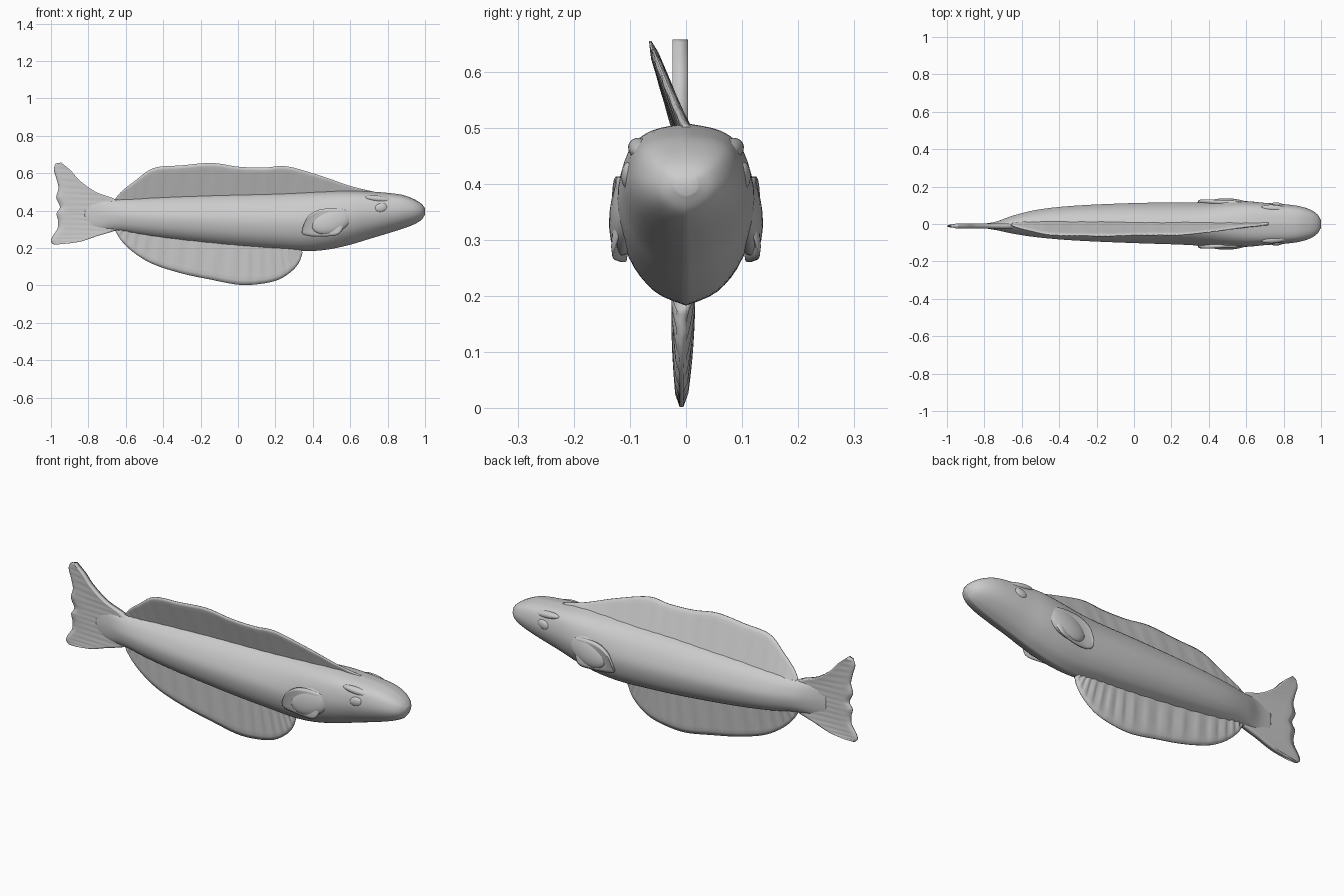
import bpy, bmesh, math
from mathutils import Vector, Euler


def spline(rows, steps):
    """Smooth interpolation through rows of equal-length tuples."""
    out, n = [], len(rows)
    for i in range(n - 1):
        p = [rows[max(0, min(n - 1, i + k))] for k in (-1, 0, 1, 2)]
        for s in range(steps):
            t = s / steps
            out.append(tuple(
                0.5 * (2 * b + (c - a) * t + (2 * a - 5 * b + 4 * c - d) * t * t
                       + (3 * b - a - 3 * c + d) * t ** 3)
                for a, b, c, d in zip(*p)))
    return out + [rows[-1]]


def loft(name, rings):
    bm = bmesh.new()
    loops = [[bm.verts.new(p) for p in r] for r in rings]
    n = len(loops[0])
    for a, b in zip(loops, loops[1:]):
        for i in range(n):
            bm.faces.new((a[i], a[(i + 1) % n], b[(i + 1) % n], b[i]))
    bm.faces.new(loops[0])
    bm.faces.new(loops[-1])
    bmesh.ops.recalc_face_normals(bm, faces=bm.faces)
    return finish(name, bm)


def finish(name, bm):
    mesh = bpy.data.meshes.new(name)
    bm.to_mesh(mesh)
    bm.free()
    for f in mesh.polygons:
        f.use_smooth = True
    ob = bpy.data.objects.new(name, mesh)
    bpy.context.collection.objects.link(ob)
    return ob


def fin(name, rows, thick, ripple=0.0, lean=1.0):
    """Thin blade; each row is base x, y, z then free-edge x, y, z."""
    rings, n = [], 10
    for k, r in enumerate(spline(rows, 5)):
        base, edge = Vector(r[:3]), Vector(r[3:])
        side = []
        for j in range(n + 1):
            t = j / n
            p = base.lerp(edge, t)
            p.y = base.y + (edge.y - base.y) * t ** lean + ripple * math.sin(k * 1.9) * t * (1 - t)
            half = thick * (1 - 0.55 * t) * (0.35 if j == n else 1)
            side.append((p, half))
        rings.append([p + Vector((0, h, 0)) for p, h in side]
                     + [p - Vector((0, h, 0)) for p, h in reversed(side)])
    return loft(name, rings)


def ellipsoid(name, centre, radii, rot):
    bm = bmesh.new()
    bmesh.ops.create_uvsphere(bm, u_segments=28, v_segments=16, radius=1)
    m = Euler(rot).to_matrix()
    for v in bm.verts:
        v.co = m @ Vector([a * b for a, b in zip(v.co, radii)]) + Vector(centre)
    return finish(name, bm)


# Body and head: x, bottom z, top z, half width, y offset, head blend
stations = [
    (-0.82, 0.31, 0.45, 0.010, -0.01, 0), (-0.74, 0.295, 0.465, 0.022, -0.01, 0),
    (-0.64, 0.288, 0.462, 0.050, -0.003, 0), (-0.50, 0.262, 0.470, 0.076, 0.003, 0),
    (-0.30, 0.235, 0.480, 0.094, 0.005, 0), (0.0, 0.205, 0.490, 0.107, 0.005, 0),
    (0.22, 0.190, 0.495, 0.112, 0.003, 0), (0.36, 0.183, 0.500, 0.116, 0, 0.2),
    (0.48, 0.192, 0.505, 0.122, 0, 0.5), (0.60, 0.218, 0.508, 0.122, 0, 0.8),
    (0.70, 0.248, 0.503, 0.113, 0, 1), (0.80, 0.278, 0.495, 0.106, 0, 1),
    (0.88, 0.303, 0.484, 0.096, 0, 1), (0.94, 0.326, 0.462, 0.078, 0, 1),
    (0.98, 0.350, 0.437, 0.052, 0, 1), (1.0, 0.380, 0.412, 0.020, 0, 1)]
body_sec = [(0, 1), (.38, .87), (.75, .56), (1, .05), (.87, -.48), (.50, -.84), (0, -1)]
head_sec = [(0, 1), (.55, .91), (.87, .66), (1, .08), (.83, -.45), (.42, -.84), (0, -1)]
body_half, head_half = spline(body_sec, 4), spline(head_sec, 4)
rings = []
for x, lo, hi, w, yc, h in spline(stations, 5):
    half = [(a[0] + (b[0] - a[0]) * h, a[1] + (b[1] - a[1]) * h)
            for a, b in zip(body_half, head_half)]
    full = half + [(-a, b) for a, b in half[-2:0:-1]]
    rings.append([(x, yc + a * w, (lo + hi) / 2 + b * (hi - lo) / 2) for a, b in full])
loft("body", rings)

# Dorsal fin, leaning to one side: base x, base z, edge x, edge z, edge y
dorsal = [(-.63, .43, -.655, .465, -.005), (-.61, .44, -.62, .505, -.02),
          (-.55, .44, -.55, .56, -.038), (-.46, .45, -.45, .628, -.058),
          (-.30, .455, -.30, .642, -.062), (-.14, .46, -.14, .655, -.064),
          (0, .46, 0, .635, -.060), (.14, .46, .14, .630, -.058),
          (.26, .465, .26, .637, -.058), (.44, .47, .44, .587, -.038),
          (.60, .48, .60, .532, -.015), (.72, .48, .72, .503, 0)]
fin("dorsal_fin", [(a, 0.008, b, c, e, d) for a, b, c, d, e in dorsal], 0.013, 0.008)

# Anal fin: base x, base z, edge x, edge z
anal = [(-.62, .32, -.655, .290), (-.60, .31, -.62, .235), (-.54, .30, -.55, .170),
        (-.44, .28, -.45, .112), (-.30, .265, -.30, .064), (-.15, .25, -.15, .032),
        (0, .235, 0, .004), (.10, .225, .11, .007), (.18, .22, .21, .028),
        (.25, .22, .28, .070), (.29, .22, .325, .120), (.32, .22, .345, .175)]
fin("anal_fin", [(a, -0.004, b, c, -0.008, d) for a, b, c, d in anal], 0.020, 0.02)

# Tail fin, built upward: z at root, root x, z at edge, edge x
tail = [(.222, -.93, .218, -.985), (.235, -.84, .235, -1.0), (.265, -.75, .262, -.992),
        (.297, -.65, .305, -.965), (.34, -.62, .345, -.962), (.38, -.61, .385, -.970),
        (.42, -.62, .42, -.952), (.462, -.66, .47, -.972), (.50, -.76, .52, -.960),
        (.56, -.845, .575, -.972), (.615, -.895, .62, -.985), (.657, -.945, .652, -.975)]
fin("tail_fin", [(x, -0.01, z, ex, -0.011, ez) for z, x, ez, ex in tail], 0.014, 0.004)

for s, side in ((-1, "right"), (1, "left")):
    # Pectoral fins lying along the flanks
    rows = [(.585, .108, .400, .575, .112, .335), (.54, .114, .412, .54, .130, .275),
            (.48, .116, .412, .47, .118, .262), (.42, .120, .400, .40, .108, .262),
            (.37, .122, .365, .355, .108, .270), (.345, .118, .310, .34, .110, .285)]
    ellipsoid(f"gill_cover_{side}", (.50, s * .107, .350), (.115, .029, .072),
              (s * .12, -.35, -s * .04))
    fin(f"pectoral_fin_{side}", [(a, s * b, c, d, s * e, f) for a, b, c, d, e, f in rows], 0.010)
    # Eyes with a brow ridge
    ellipsoid(f"eye_{side}", (.765, s * .102, .415), (.034, .013, .024), (0, -.2, -s * .1))
    ellipsoid(f"brow_{side}", (.755, s * .082, .462), (.075, .020, .018), (0, .12, -s * .1))
